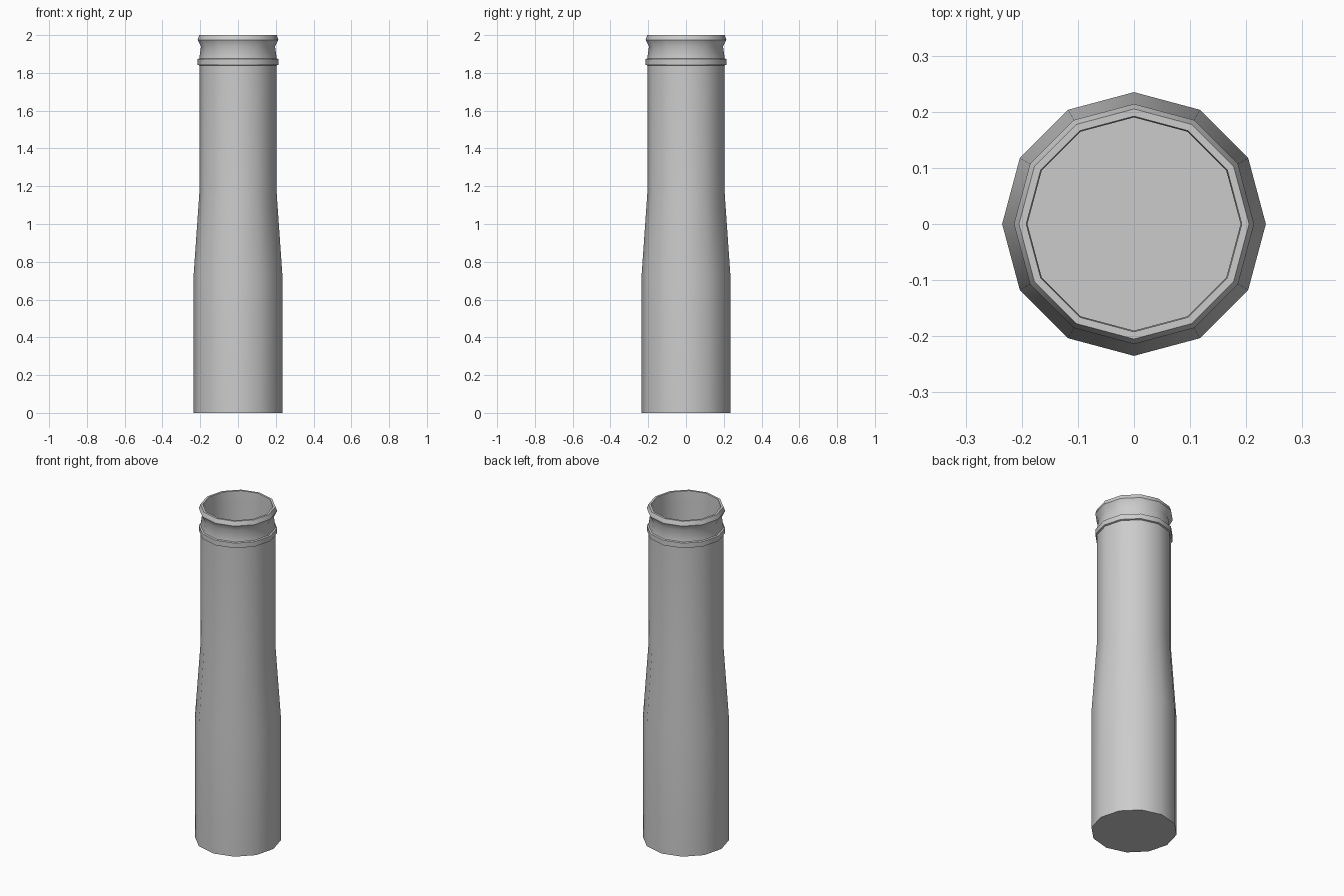
import bpy, bmesh, math

if "Cube" in bpy.data.objects:
    bpy.data.objects.remove(bpy.data.objects["Cube"])

SIDES = 12


def lathe(name, profile):
    """Spin an (radius, z) profile into a capped twelve-sided solid."""
    bm = bmesh.new()
    rings = []
    for r, z in profile:
        rings.append([bm.verts.new((r * math.cos(2 * math.pi * i / SIDES),
                                    r * math.sin(2 * math.pi * i / SIDES), z))
                      for i in range(SIDES)])
    for a, b in zip(rings, rings[1:]):
        for i in range(SIDES):
            j = (i + 1) % SIDES
            bm.faces.new((a[i], a[j], b[j], b[i]))
    bm.faces.new(rings[0][::-1])
    bm.faces.new(rings[-1])
    mesh = bpy.data.meshes.new(name)
    bm.to_mesh(mesh)
    bm.free()
    obj = bpy.data.objects.new(name, mesh)
    bpy.context.collection.objects.link(obj)
    bpy.ops.object.select_all(action='DESELECT')
    obj.select_set(True)
    bpy.context.view_layer.objects.active = obj
    bpy.ops.object.shade_smooth_by_angle(angle=math.radians(35))
    return obj


# Hollow tube: outer wall, collar, neck groove, lip, then down the inside
lathe("tube_body", [
    (0.235, 0.0), (0.235, 0.73), (0.205, 1.16),
    (0.205, 1.84), (0.214, 1.843), (0.214, 1.873), (0.205, 1.876),
    (0.196, 1.94), (0.214, 1.975), (0.205, 2.0),
    (0.192, 2.0), (0.19, 1.94), (0.19, 0.02),
])
